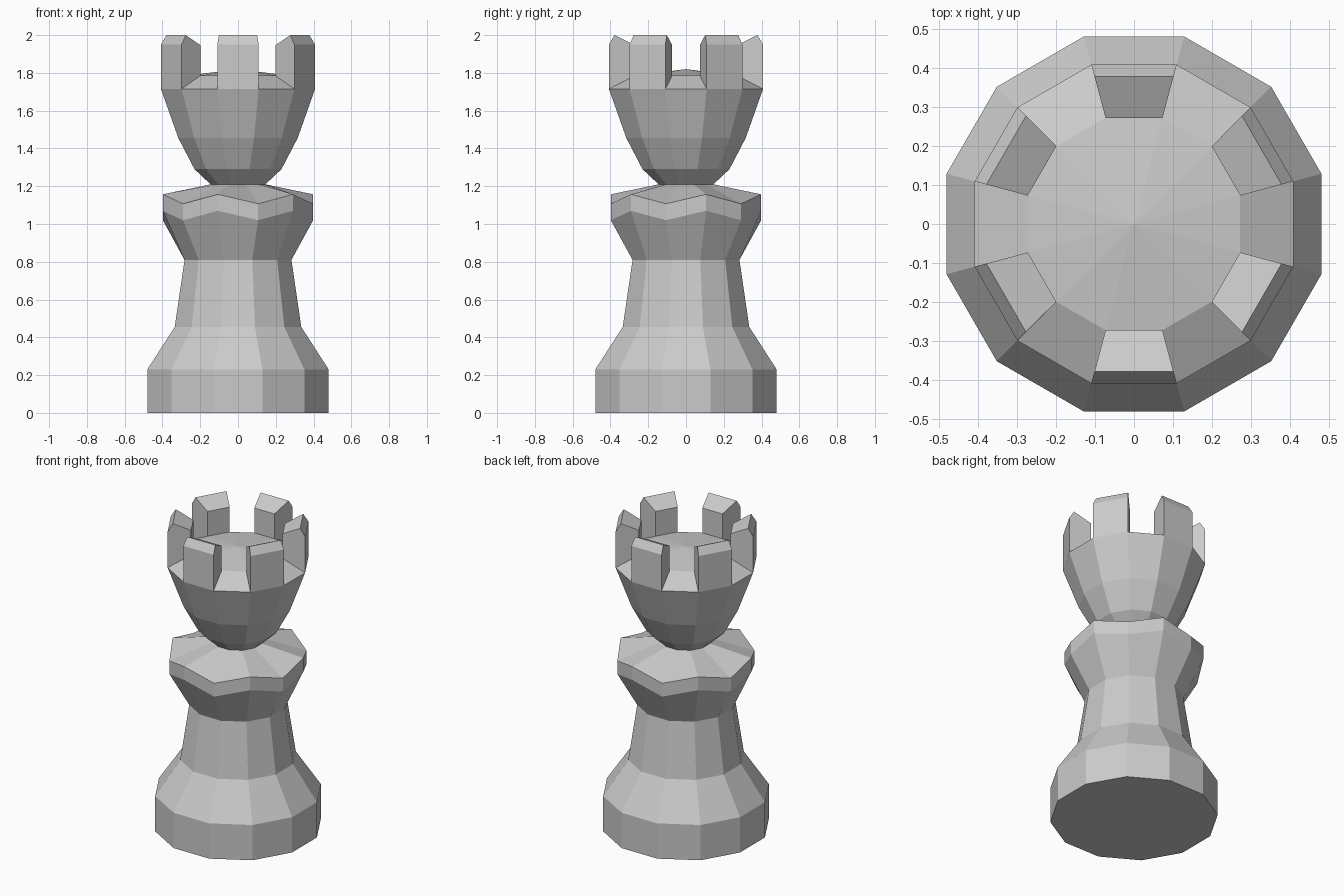
import bpy, bmesh, math

if "Cube" in bpy.data.objects:
    bpy.data.objects.remove(bpy.data.objects["Cube"])

SIDES = 12
FLAT = math.cos(math.pi / SIDES)  # profile widths are measured to the flat sides


def point(width, z, k):
    a = math.radians(15 + 30 * k)
    r = width / FLAT
    return (r * math.cos(a), r * math.sin(a), z)


def finish(bm, name):
    bmesh.ops.remove_doubles(bm, verts=bm.verts, dist=1e-5)
    bmesh.ops.recalc_face_normals(bm, faces=bm.faces)
    mesh = bpy.data.meshes.new(name)
    bm.to_mesh(mesh)
    bm.free()
    obj = bpy.data.objects.new(name, mesh)
    bpy.context.collection.objects.link(obj)
    return obj


# Profile: half width, height, drop of every second corner
profile = [
    (0.48, 0.0, 0), (0.48, 0.23, 0), (0.335, 0.455, 0), (0.283, 0.81, 0),
    (0.398, 1.07, 0.05), (0.398, 1.157, 0.05),      # zigzag collar
    (0.145, 1.21, 0), (0.23, 1.29, 0), (0.316, 1.455, 0),
    (0.408, 1.715, 0), (0.272, 1.785, 0),           # rim and sloped ledge
]

# Tower body with battlements in one shell
bm = bmesh.new()
rings = [[bm.verts.new(point(w, z - drop * (k % 2), k)) for k in range(SIDES)]
         for w, z, drop in profile]
for i in range(len(rings) - 1):
    for k in range(SIDES):
        n = (k + 1) % SIDES
        # the ledge stays open where a battlement stands
        if i == len(rings) - 2 and k % 2 == 0:
            continue
        bm.faces.new((rings[i][k], rings[i][n], rings[i + 1][n], rings[i + 1][k]))
bm.faces.new(rings[0][::-1])

# Shallow domed floor
peak = bm.verts.new((0, 0, 1.82))
for k in range(SIDES):
    bm.faces.new((rings[-1][k], rings[-1][(k + 1) % SIDES], peak))

# Battlements with a ridge near the outer edge
section = [(0.408, 1.715), (0.408, 1.95), (0.378, 2.0), (0.272, 1.947), (0.272, 1.785)]
for k in range(0, SIDES, 2):
    a = [bm.verts.new(point(w, z, k)) for w, z in section]
    b = [bm.verts.new(point(w, z, k + 1)) for w, z in section]
    bm.faces.new(a)
    bm.faces.new(b[::-1])
    for j in range(len(section) - 1):
        bm.faces.new((a[j], b[j], b[j + 1], a[j + 1]))

finish(bm, "rook_tower")
